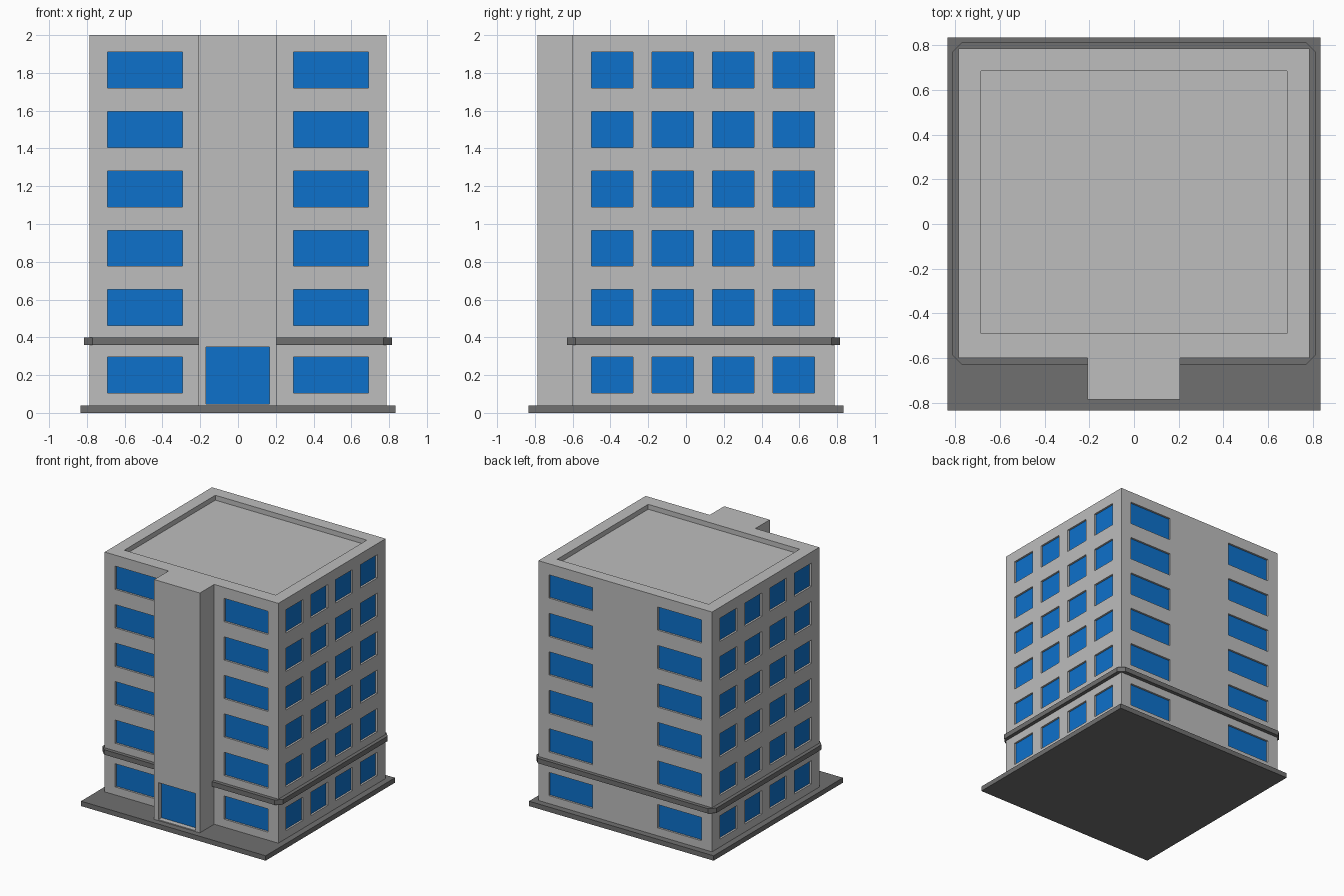
import bpy
import bmesh
from mathutils import Vector

cube = bpy.data.objects.get("Cube")
if cube:
    bpy.data.objects.remove(cube, do_unlink=True)


def material(name, color):
    m = bpy.data.materials.new(name)
    m.use_nodes = True
    m.diffuse_color = (*color, 1)
    m.node_tree.nodes["Principled BSDF"].inputs["Base Color"].default_value = (*color, 1)
    return m


wall_grey = material("wall grey", (0.51, 0.51, 0.51))
trim_grey = material("dark trim grey", (0.16, 0.16, 0.16))
glass_blue = material("glass blue", (0.004, 0.165, 0.6))


def finish(name, bm, mat):
    bmesh.ops.recalc_face_normals(bm, faces=bm.faces)
    mesh = bpy.data.meshes.new(name)
    bm.to_mesh(mesh)
    bm.free()
    mesh.materials.append(mat)
    obj = bpy.data.objects.new(name, mesh)
    bpy.context.collection.objects.link(obj)
    return obj


def add_box(bm, lo, hi):
    lo, hi = Vector(lo), Vector(hi)
    verts = bmesh.ops.create_cube(bm, size=1)["verts"]
    for v in verts:
        v.co = (lo + hi) / 2 + v.co * (hi - lo)


def prism(name, outline, z0, z1, mat):
    bm = bmesh.new()
    face = bm.faces.new([bm.verts.new((x, y, z0)) for x, y in outline])
    top = bmesh.ops.extrude_face_region(bm, geom=[face], use_keep_orig=True)["geom"]
    for v in top:
        if isinstance(v, bmesh.types.BMVert):
            v.co.z = z1
    return finish(name, bm, mat)


# Main dimensions
SIDE, FRONT, BACK = 0.785, -0.6, 0.785
PORCH = -0.785
BASE_TOP, ROOF = 0.04, 2.0
REVEAL, DOOR_REVEAL, PLATE = 0.02, 0.045, 0.004

# Ground slab
bm = bmesh.new()
add_box(bm, (-0.835, -0.835, 0), (0.835, 0.835, BASE_TOP))
finish("ground_slab", bm, trim_grey)

# Walls with the projecting entrance tower
walls = prism("walls", [(-SIDE, FRONT), (-0.208, FRONT), (-0.208, PORCH), (0.205, PORCH),
                        (0.205, FRONT), (SIDE, FRONT), (SIDE, BACK), (-SIDE, BACK)],
              BASE_TOP, ROOF, wall_grey)

# Window and door openings, with a glass plate at the back of each
cuts, panes = bmesh.new(), bmesh.new()


def opening(axis, wall, sign, centre, width, z0, z1, depth):
    def span(bm, inner, outer):
        a, b = sorted((wall - sign * inner, wall + sign * outer))
        c, d = centre - width / 2, centre + width / 2
        if axis == "x":
            add_box(bm, (a, c, z0), (b, d, z1))
        else:
            add_box(bm, (c, a, z0), (d, b, z1))
    span(cuts, depth, 0.05)
    span(panes, depth, PLATE - depth)


for z in [0.2] + [0.557 + 0.3145 * i for i in range(5)]:
    for sign in (-1, 1):
        for i in range(4):
            opening("x", sign * SIDE, sign, -0.39 + 0.32 * i, 0.218, z - 0.095, z + 0.095, REVEAL)
        for wall, facing in ((FRONT, -1), (BACK, 1)):
            opening("y", wall, facing, sign * 0.492, 0.396, z - 0.095, z + 0.095, REVEAL)
opening("y", PORCH, -1, -0.002, 0.335, 0.048, 0.35, DOOR_REVEAL)
finish("window_and_door_glass", panes, glass_blue)

# Sunken roof behind a parapet
add_box(cuts, (-0.685, -0.49, ROOF - 0.04), (0.685, 0.685, ROOF + 0.1))

cutter = finish("opening_cutter", cuts, wall_grey)
cutter.hide_render = True
mod = walls.modifiers.new("openings", "BOOLEAN")
mod.operation = "DIFFERENCE"
mod.solver = "EXACT"
mod.object = cutter
bpy.context.view_layer.objects.active = walls
bpy.ops.object.modifier_apply(modifier=mod.name)
bpy.data.objects.remove(cutter, do_unlink=True)

# Ledge above the ground floor, with clipped corners
OUT, CLIP = 0.03, 0.045
x, f, b = SIDE + OUT, FRONT - OUT, BACK + OUT
prism("ledge", [(-x + CLIP, f), (x - CLIP, f), (x, f + CLIP), (x, b - CLIP),
                (x - CLIP, b), (-x + CLIP, b), (-x, b - CLIP), (-x, f + CLIP)],
      0.36, 0.4, trim_grey)
